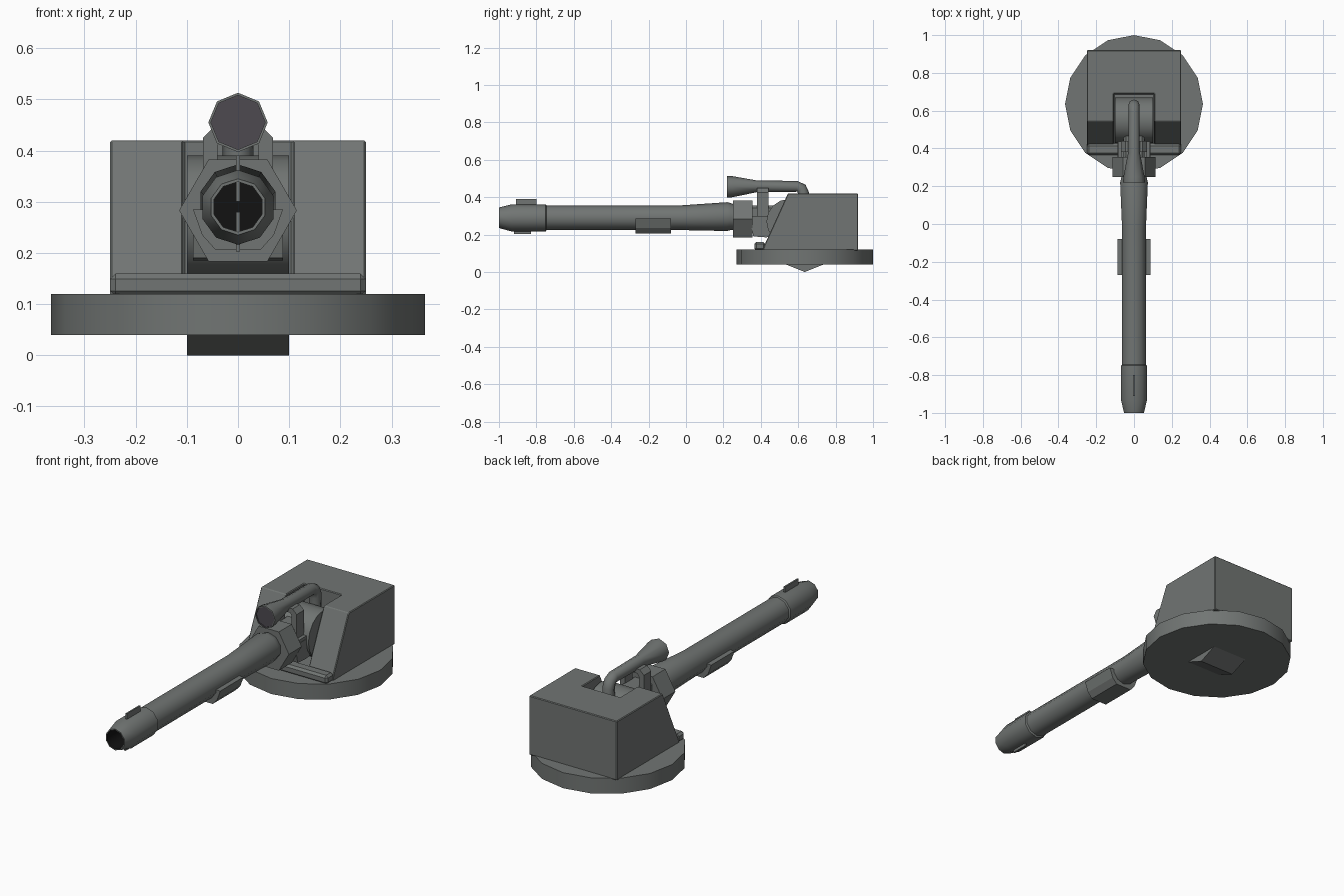
import bpy, bmesh, math

if "Cube" in bpy.data.objects:
    bpy.data.objects.remove(bpy.data.objects["Cube"])


def material(name, rgb):
    m = bpy.data.materials.new(name)
    m.diffuse_color = (*rgb, 1)
    m.use_nodes = True
    m.node_tree.nodes["Principled BSDF"].inputs["Base Color"].default_value = m.diffuse_color
    return m


GREY = material("gunmetal grey", (0.165, 0.178, 0.172))
BLACK = material("bore black", (0.006, 0.006, 0.006))
LENS = material("lens dark grey", (0.075, 0.067, 0.08))


def finish(name, bm, mats=(GREY,), smooth=None, bevel=0):
    bmesh.ops.recalc_face_normals(bm, faces=bm.faces)
    me = bpy.data.meshes.new(name)
    bm.to_mesh(me)
    bm.free()
    ob = bpy.data.objects.new(name, me)
    bpy.context.collection.objects.link(ob)
    for m in mats:
        me.materials.append(m)
    bpy.ops.object.select_all(action='DESELECT')
    bpy.context.view_layer.objects.active = ob
    ob.select_set(True)
    if smooth:
        bpy.ops.object.shade_smooth_by_angle(angle=math.radians(smooth))
    if bevel:
        add_bevel(ob, bevel)
    return ob


def add_bevel(ob, width):
    b = ob.modifiers.new("bevel", 'BEVEL')
    b.width, b.segments = width, 1
    b.limit_method, b.angle_limit = 'ANGLE', math.radians(35)
    bpy.ops.object.modifier_apply(modifier="bevel")


def prism(name, pts, axis, lo, hi, **kw):
    """Extrude a profile: axis x takes (y, z) points, y takes (x, z), z takes (x, y)."""
    def place(p, d):
        return {'x': (d, p[0], p[1]), 'y': (p[0], d, p[1]), 'z': (p[0], p[1], d)}[axis]
    bm = bmesh.new()
    a, b = ([bm.verts.new(place(p, d)) for p in pts] for d in (lo, hi))
    bm.faces.new(a)
    bm.faces.new(b)
    for i in range(len(pts)):
        j = (i + 1) % len(pts)
        bm.faces.new((a[i], a[j], b[j], b[i]))
    return finish(name, bm, **kw)


def box(name, x0, x1, y0, y1, z0, z1, **kw):
    return prism(name, [(x0, y0), (x1, y0), (x1, y1), (x0, y1)], 'z', z0, z1, **kw)


def circle(cx, cy, r, n, start=0):
    return [(cx + r * math.cos(start + math.tau * i / n),
             cy + r * math.sin(start + math.tau * i / n)) for i in range(n)]


def tube(name, rings, sides, dark, accent, smooth):
    """Rings of (y, z, radius, tilt); the first `dark` bands and the first cap use the accent."""
    bm = bmesh.new()
    loops = []
    for y, z, r, tilt in rings:
        t = math.radians(tilt)
        loops.append([bm.verts.new((r * s, y + r * c * math.sin(t), z + r * c * math.cos(t)))
                      for s, c in ((math.sin(math.tau * i / sides), math.cos(math.tau * i / sides))
                                   for i in range(sides))])
    bm.faces.new(loops[0]).material_index = 1
    bm.faces.new(loops[-1])
    for k in range(len(loops) - 1):
        a, b = loops[k], loops[k + 1]
        for i in range(sides):
            j = (i + 1) % sides
            bm.faces.new((a[i], a[j], b[j], b[i])).material_index = int(k < dark)
    return finish(name, bm, (GREY, accent), smooth)


# Round platform with a ridge-shaped pivot underneath
prism("base_disc", circle(0, 0.635, 0.365, 16, math.pi / 2), 'z', 0.04, 0.12, smooth=30)
prism("pivot_wedge", [(0.535, 0.04), (0.635, 0), (0.735, 0.04)], 'x', -0.1, 0.1)

# Armoured housing with a slot cut for the gun
housing = prism("housing", [(0.41, 0.115), (0.42, 0.145), (0.545, 0.42), (0.92, 0.42), (0.92, 0.115)],
                'x', -0.25, 0.25)
cutter = box("slot_cutter", -0.107, 0.107, 0.2, 0.69, 0.14, 0.6)
cutter.hide_render = True
cut = housing.modifiers.new("slot", 'BOOLEAN')
cut.object, cut.operation, cut.solver = cutter, 'DIFFERENCE', 'EXACT'
bpy.context.view_layer.objects.active = housing
bpy.ops.object.modifier_apply(modifier="slot")
bpy.data.objects.remove(cutter)
add_bevel(housing, 0.01)
box("front_lip", -0.25, 0.25, 0.365, 0.425, 0.115, 0.16, bevel=0.011)

# Rocker drum, breech and hexagonal collar
prism("rocker_drum", circle(0.55, 0.27, 0.12, 16), 'x', -0.1, 0.1, smooth=40)
prism("cradle", [(0.34, 0.285), (0.36, 0.19), (0.43, 0.185), (0.52, 0.2), (0.52, 0.285)], 'x', -0.088, 0.088)
box("breech", -0.055, 0.055, 0.34, 0.58, 0.22, 0.355, bevel=0.012)
prism("hex_collar", circle(0, 0.283, 0.115, 6), 'y', 0.25, 0.355)

# Barrel with hollow muzzle; the inner bore comes first
tube("barrel", [(-0.86, 0.29, 0.049, 0), (-1, 0.29, 0.049, 0), (-1, 0.29, 0.055, 0),
                (-0.93, 0.289, 0.073, 0), (-0.75, 0.289, 0.073, 0), (-0.745, 0.29, 0.066, 0),
                (-0.03, 0.29, 0.066, 0), (0.22, 0.296, 0.077, 0), (0.24, 0.296, 0.072, 0),
                (0.27, 0.29, 0.066, 0)], 10, 1, BLACK, 40)
prism("barrel_saddle", [(-0.088, 0.285), (-0.07, 0.235), (-0.045, 0.207), (0.045, 0.207),
                        (0.07, 0.235), (0.088, 0.285)], 'y', -0.27, -0.08)
box("front_sight", -0.004, 0.004, -0.91, -0.8, 0.3, 0.39)
box("muzzle_fin", -0.004, 0.004, -0.92, -0.83, 0.203, 0.28)

# Flared sighting scope that bends down into the drum
tube("scope", [(0.225, 0.455, 0.053, 0), (0.22, 0.455, 0.053, 0), (0.22, 0.455, 0.058, 0),
               (0.25, 0.456, 0.056, 0), (0.38, 0.458, 0.031, 0), (0.595, 0.458, 0.029, 0),
               (0.618, 0.445, 0.03, 45), (0.63, 0.415, 0.03, 75), (0.625, 0.33, 0.03, 90)],
     8, 1, LENS, 50)

# Arched bracket that carries the scope
half = [(0.068, 0.28), (0.068, 0.425), (0.045, 0.448), (0.0, 0.455)]
inner = [(0.0, 0.43), (0.03, 0.425), (0.04, 0.41), (0.04, 0.28)]
mirror = [(-x, z) for x, z in inner[:0:-1]] + [(-x, z) for x, z in half[2::-1]][::-1]
arch = half[:3] + [(-x, z) for x, z in half[2::-1]] + [(-x, z) for x, z in inner[:0:-1]] + inner[1:]
prism("scope_bracket", arch, 'y', 0.38, 0.44)

# Side rails of the breech
for s, side in ((-1, "left"), (1, "right")):
    x0, x1 = sorted((s * 0.064, s * 0.086))
    box("breech_rail_" + side, x0, x1, 0.35, 0.49, 0.27, 0.3)
